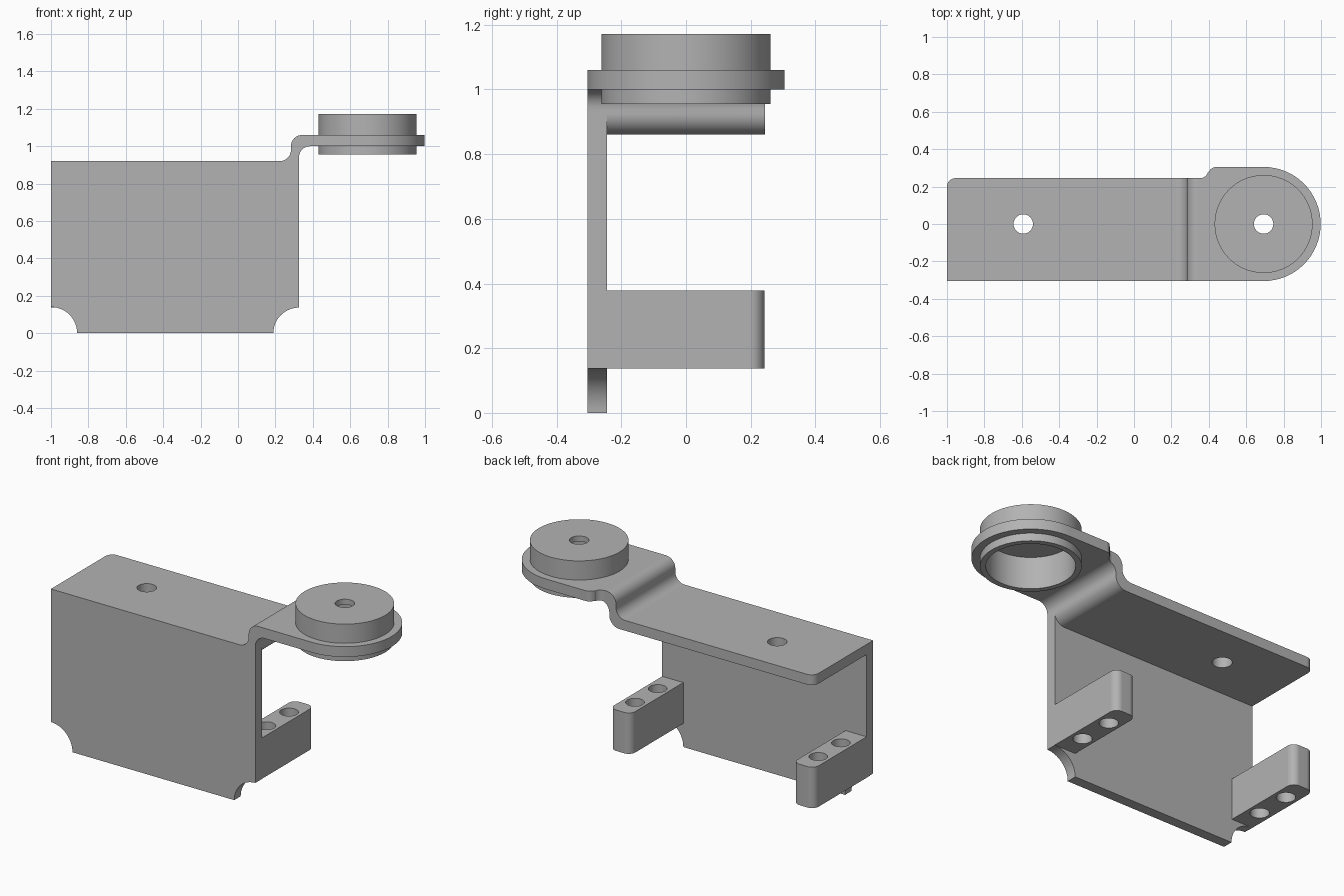
import bpy, bmesh
from math import cos, sin, radians

cube = bpy.data.objects.get("Cube")
if cube:
    bpy.data.objects.remove(cube, do_unlink=True)

grey = bpy.data.materials.new("plain_grey")
grey.use_nodes = True
COLOUR = (0.45, 0.45, 0.45, 1)
grey.diffuse_color = COLOUR
for node in grey.node_tree.nodes:
    if node.type == 'BSDF_PRINCIPLED':
        node.inputs["Base Color"].default_value = COLOUR


def arc(cx, cy, r, start, end, steps=10):
    angles = [radians(start + (end - start) * i / steps) for i in range(steps + 1)]
    return [(cx + r * cos(a), cy + r * sin(a)) for a in angles]


def circle(cx, cy, r, steps=48):
    return arc(cx, cy, r, 0, 360, steps)[:-1]


def prism(name, outline, axis, lo, hi):
    """Extrude a 2D outline along y (outline in xz) or z (outline in xy)."""
    bm = bmesh.new()
    place = (lambda a, b, h: (a, h, b)) if axis == 'y' else (lambda a, b, h: (a, b, h))
    low = [bm.verts.new(place(a, b, lo)) for a, b in outline]
    high = [bm.verts.new(place(a, b, hi)) for a, b in outline]
    bm.faces.new(low)
    bm.faces.new(high)
    n = len(outline)
    for i in range(n):
        j = (i + 1) % n
        bm.faces.new((low[i], low[j], high[j], high[i]))
    bmesh.ops.recalc_face_normals(bm, faces=bm.faces)
    mesh = bpy.data.meshes.new(name)
    bm.to_mesh(mesh)
    bm.free()
    mesh.materials.append(grey)
    obj = bpy.data.objects.new(name, mesh)
    bpy.context.collection.objects.link(obj)
    return obj


def combine(target, other, operation):
    """Apply a boolean and discard the second object."""
    mod = target.modifiers.new("boolean", 'BOOLEAN')
    mod.operation = operation
    mod.solver = 'EXACT'
    mod.object = other
    bpy.context.view_layer.objects.active = target
    bpy.ops.object.modifier_apply(modifier=mod.name)
    bpy.data.objects.remove(other, do_unlink=True)


FRONT, INNER, BACK = -0.305, -0.245, 0.245
END = 0.326            # right edge of the plate
BOSS_X = 0.693
HOLE = 0.052

# Stepped shelf: side profile trimmed by its plan outline
profile = ([(-1.1, 0.86)]
           + arc(0.261, 0.925, 0.065, -90, 0)
           + arc(0.386, 0.94, 0.06, 180, 90)
           + [(1.1, 1.0), (1.1, 1.06)]
           + arc(0.343, 1.0, 0.06, 90, 180)
           + arc(0.223, 0.98, 0.06, 0, -90)
           + [(-1.1, 0.92)])
bracket = prism("bracket", profile, 'y', -0.4, 0.4)
plan = ([(-1, FRONT)]
        + arc(BOSS_X, 0, 0.305, -90, 90, 32)
        + arc(0.44, 0.262, 0.043, 90, 155, 6)
        + arc(0.353, 0.289, 0.044, -15, -90, 6)
        + arc(-0.955, BACK - 0.045, 0.045, 90, 180, 8))
combine(bracket, prism("plan_trim", plan, 'z', 0.5, 1.5), 'INTERSECT')

# Front plate with scooped lower corners
plate = (arc(-1, 0, 0.14, 90, 0, 14)
         + arc(END, 0, 0.137, 180, 90, 14)
         + [(END, 0.94), (0.29, 0.94), (0.29, 0.89), (-1, 0.89)])
combine(bracket, prism("front_plate", plate, 'y', FRONT, INNER), 'UNION')

# Mounting blocks, each with two vertical holes
WIDTH, ROUND = 0.137, 0.043
for left in (-1, END - WIDTH):
    right = left + WIDTH
    outline = ([(left, INNER - 0.03), (right, INNER - 0.03)]
               + arc(right - ROUND, 0.242 - ROUND, ROUND, 0, 90)
               + arc(left + ROUND, 0.242 - ROUND, ROUND, 90, 180))
    block = prism("mounting_block", outline, 'z', 0.138, 0.378)
    for y in (-0.105, 0.105):
        bore = circle(left + WIDTH / 2, y, 0.05, 32)
        combine(block, prism("block_bore", bore, 'z', 0, 0.5), 'DIFFERENCE')
    combine(bracket, block, 'UNION')

# Round boss, hollow underneath
combine(bracket, prism("boss", circle(BOSS_X, 0, 0.262, 64), 'z', 0.955, 1.172), 'UNION')
combine(bracket, prism("pocket", circle(BOSS_X, 0, 0.231, 64), 'z', 0.8, 1.14), 'DIFFERENCE')

# Through holes in the boss and the shelf
for x in (BOSS_X, -0.592):
    combine(bracket, prism("bore", circle(x, 0, HOLE, 32), 'z', 0.7, 1.4), 'DIFFERENCE')

# Smooth curved faces, crisp edges
bpy.ops.object.select_all(action='DESELECT')
bracket.select_set(True)
bpy.context.view_layer.objects.active = bracket
bpy.ops.object.shade_smooth_by_angle(angle=radians(30))
weighted = bracket.modifiers.new("weighted_normals", 'WEIGHTED_NORMAL')
weighted.keep_sharp = True
